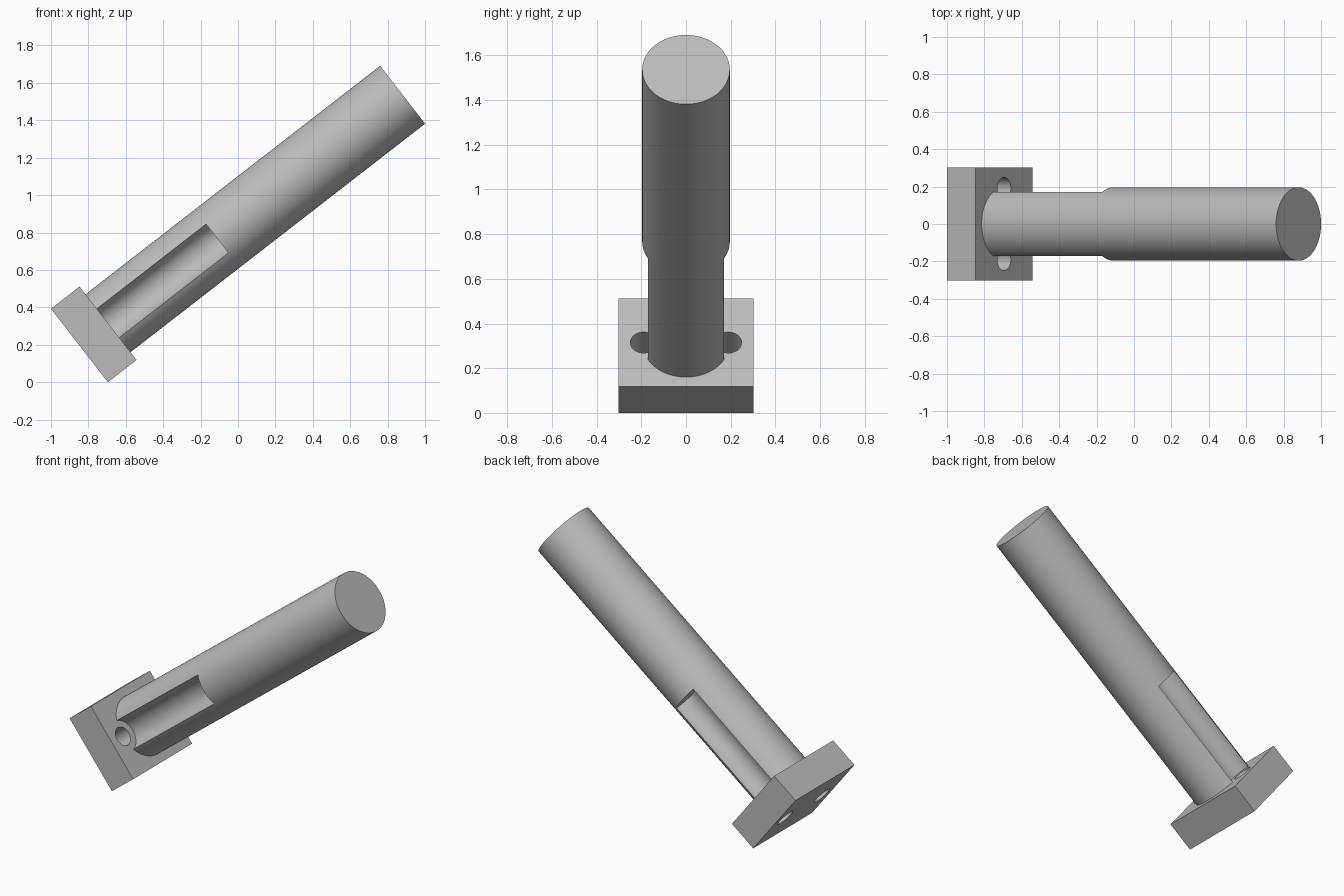
import bpy, math
from mathutils import Matrix

if "Cube" in bpy.data.objects:
    bpy.data.objects.remove(bpy.data.objects["Cube"])

TILT = math.radians(37.8)       # axis elevation above the ground
LENGTH = 2.187                  # overall length along the axis
PLATE_T = 0.194                 # base plate thickness
ROD_R = 0.196
HOLE_Y, HOLE_R = 0.19, 0.059
GROOVE_R, GROOVE_END = 0.10, 0.933

# Local frame: z runs along the rod, origin at the underside of the plate
frame = (Matrix.Translation((-0.848, 0, 0.196))
         @ Matrix.Rotation(math.pi / 2 - TILT, 4, 'Y'))

grey = bpy.data.materials.new("grey")
grey.diffuse_color = (0.5, 0.5, 0.5, 1)
grey.use_nodes = True
grey.node_tree.nodes["Principled BSDF"].inputs["Base Color"].default_value = grey.diffuse_color


def cylinder(name, r, z0, z1, y=0, sides=64):
    bpy.ops.mesh.primitive_cylinder_add(vertices=sides, radius=r, depth=z1 - z0,
                                        location=(0, y, (z0 + z1) / 2))
    ob = bpy.context.object
    ob.name = name
    return ob


def cut(target, cutter):
    mod = target.modifiers.new("cut", 'BOOLEAN')
    mod.operation, mod.solver, mod.object = 'DIFFERENCE', 'EXACT', cutter
    bpy.context.view_layer.objects.active = target
    bpy.ops.object.modifier_apply(modifier=mod.name)
    bpy.data.objects.remove(cutter)


# Base plate
bpy.ops.mesh.primitive_cube_add(size=1, location=(0, 0, PLATE_T / 2))
plate = bpy.context.object
plate.name = "base_plate"
plate.scale = (0.497, 0.606, PLATE_T)
bpy.ops.object.transform_apply(location=True, rotation=True, scale=True)

# Round rod
rod = cylinder("rod", ROD_R, PLATE_T, LENGTH, sides=96)

# Bolt holes through the plate and clearance grooves in the rod sides
for side in (-1, 1):
    cut(plate, cylinder("hole_cutter", HOLE_R, -0.1, PLATE_T + 0.1, side * HOLE_Y))
    cut(rod, cylinder("groove_cutter", GROOVE_R, PLATE_T - 0.1, GROOVE_END, side * HOLE_Y))

# Finish: colour, shading and tilt
for ob in (plate, rod):
    ob.data.materials.clear()
    ob.data.materials.append(grey)
    ob.matrix_world = frame @ ob.matrix_world
    bpy.ops.object.select_all(action='DESELECT')
    ob.select_set(True)
    bpy.context.view_layer.objects.active = ob
    bpy.ops.object.shade_smooth_by_angle(angle=math.radians(30))
